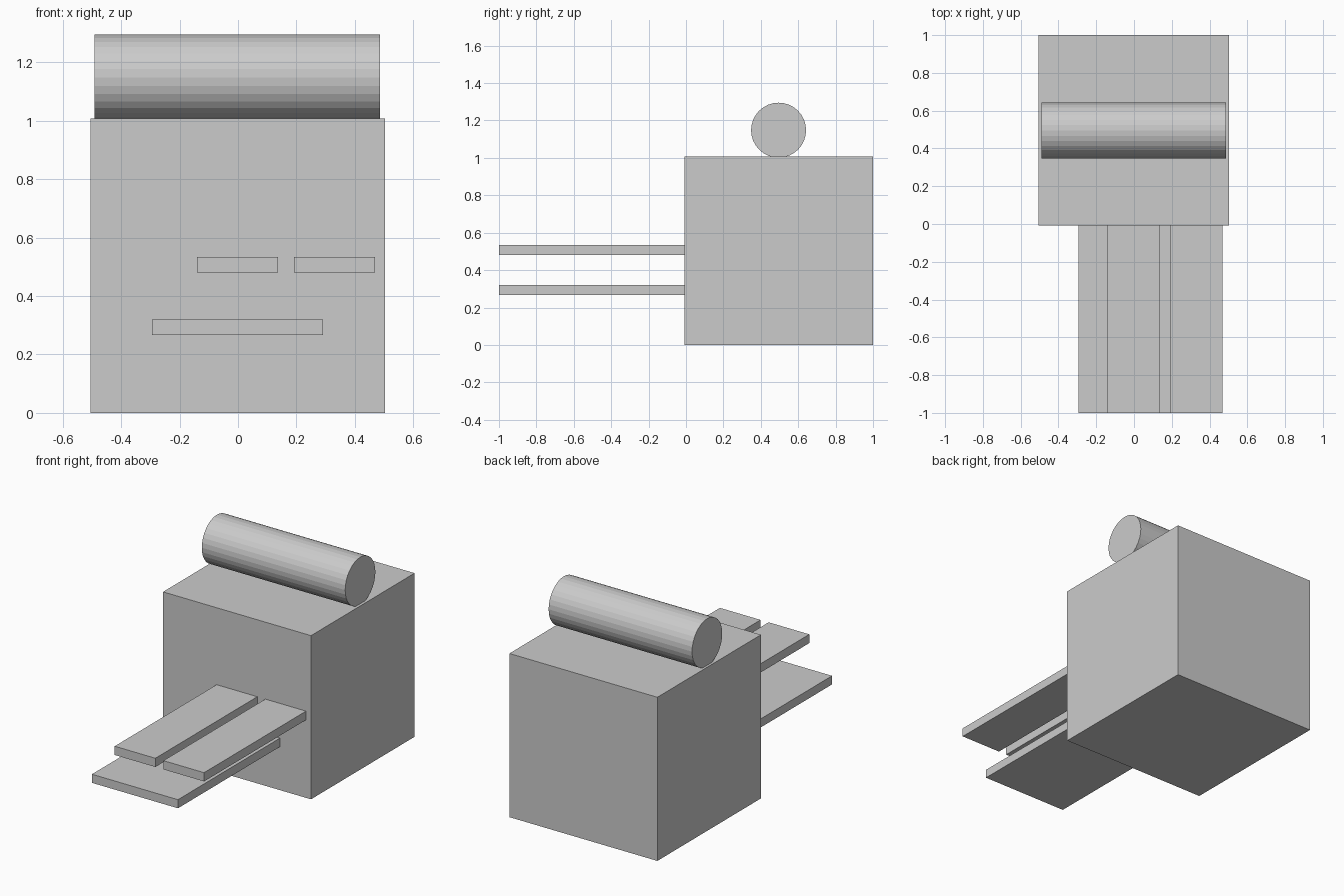
import bpy
from math import pi

if "Cube" in bpy.data.objects:
    bpy.data.objects.remove(bpy.data.objects["Cube"])


def box(name, x, y, z):
    """Box from (min, max) ranges on each axis."""
    bpy.ops.mesh.primitive_cube_add(size=1, location=[(a + b) / 2 for a, b in (x, y, z)])
    ob = bpy.context.object
    ob.name = name
    ob.scale = [b - a for a, b in (x, y, z)]
    bpy.ops.object.transform_apply(location=False, rotation=False, scale=True)
    return ob


# Main block
box("body", (-0.505, 0.503), (-0.008, 1.0), (0, 1.008))

# Lower wide tray and the two upper narrow trays, projecting to the front
tray_y = (-1.0, -0.004)
box("lower_tray", (-0.295, 0.291), tray_y, (0.267, 0.320))
for name, x in (("upper_tray_left", (-0.14, 0.137)), ("upper_tray_right", (0.192, 0.469))):
    box(name, x, tray_y, (0.480, 0.534))

# Flat-shaded roller lying across the top
bpy.ops.mesh.primitive_cylinder_add(vertices=32, radius=0.147, depth=0.977,
                                    location=(-0.002, 0.495, 1.148), rotation=(0, pi / 2, 0))
bpy.context.object.name = "top_roller"
